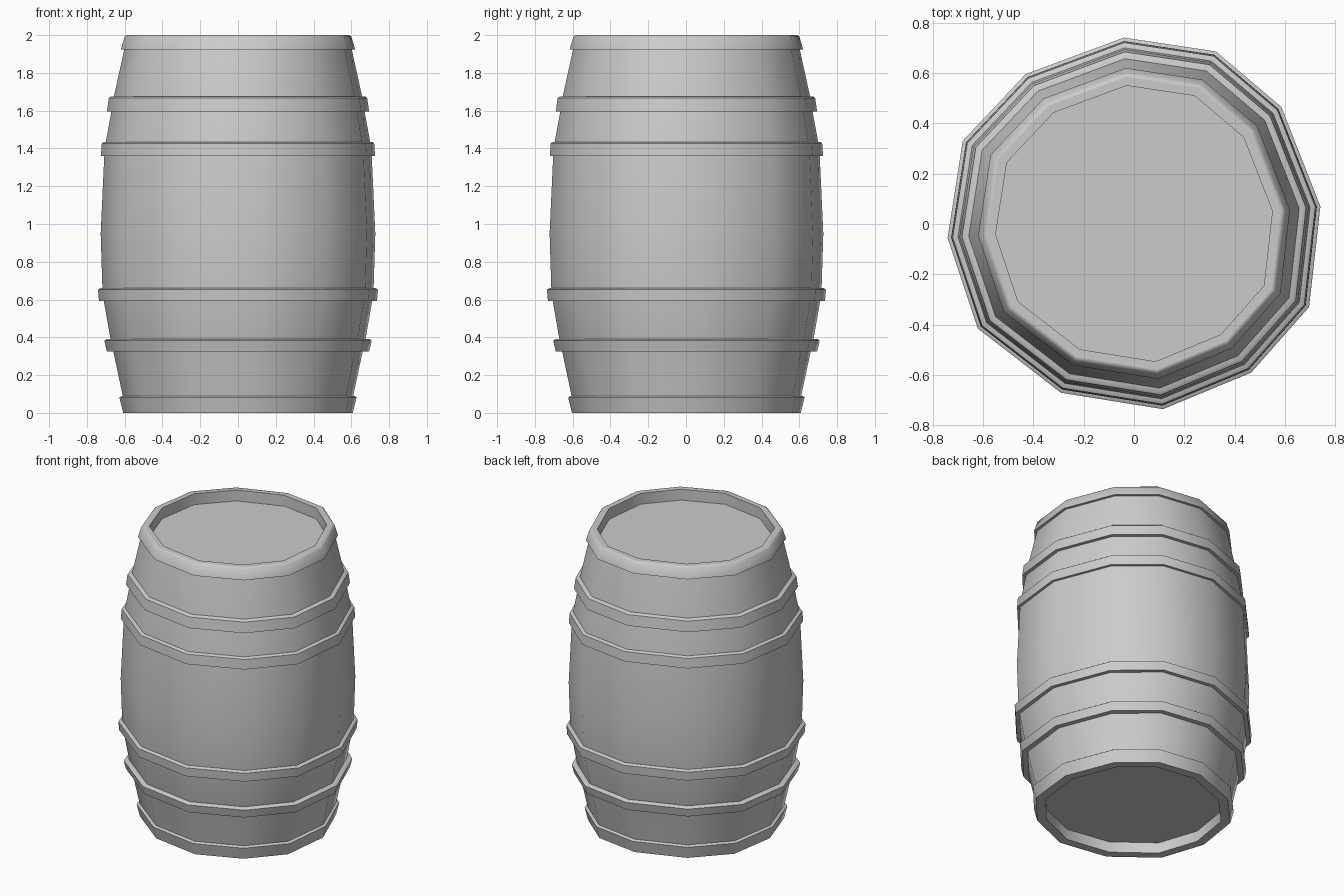
import bpy
import bmesh
from math import radians
from mathutils import Vector

cube = bpy.data.objects.get("Cube")
if cube:
    bpy.data.objects.remove(cube)

grey = bpy.data.materials.new("plain grey")
grey.use_nodes = True
colour = (0.6, 0.6, 0.6, 1)
grey.diffuse_color = colour
grey.node_tree.nodes["Principled BSDF"].inputs["Base Color"].default_value = colour

# Slightly uneven twelve-sided outline, scaled so its half width is 1
OUTLINE = [Vector(p) / 0.74 for p in (
    (0.74, 0.07), (0.585, 0.465), (0.325, 0.685), (-0.04, 0.74),
    (-0.43, 0.595), (-0.68, 0.33), (-0.74, -0.055), (-0.62, -0.415),
    (-0.29, -0.67), (0.115, -0.735), (0.465, -0.59), (0.695, -0.33))]


def lathe(name, profile, closed=False):
    """Sweep (radius, z) points round the outline; open ends are capped."""
    bm = bmesh.new()
    rings = [[bm.verts.new((p.x * r, p.y * r, z)) for p in OUTLINE]
             for r, z in profile]
    pairs = list(zip(rings, rings[1:]))
    if closed:
        pairs.append((rings[-1], rings[0]))
    else:
        bm.faces.new(rings[0])
        bm.faces.new(rings[-1])
    n = len(OUTLINE)
    for low, high in pairs:
        for i in range(n):
            j = (i + 1) % n
            bm.faces.new((low[i], low[j], high[j], high[i]))
    bmesh.ops.recalc_face_normals(bm, faces=bm.faces)
    mesh = bpy.data.meshes.new(name)
    bm.to_mesh(mesh)
    bm.free()
    mesh.materials.append(grey)
    obj = bpy.data.objects.new(name, mesh)
    bpy.context.collection.objects.link(obj)
    bpy.ops.object.select_all(action="DESELECT")
    obj.select_set(True)
    bpy.context.view_layer.objects.active = obj
    bpy.ops.object.shade_smooth_by_angle(angle=radians(40))
    return obj


# Bulging body with a recessed head at each end
RIM, DEPTH = 0.55, 0.075
body = [(0.59, 0), (0.61, 0.09), (0.66, 0.325), (0.675, 0.39), (0.71, 0.59),
        (0.718, 0.66), (0.727, 0.95), (0.708, 1.36), (0.7, 1.435),
        (0.67, 1.595), (0.657, 1.675), (0.602, 1.925), (0.585, 2)]
lathe("barrel_body", [(RIM, DEPTH), (RIM, 0)] + body + [(RIM, 2), (RIM, 2 - DEPTH)])

# Hoops: name, bottom z, top z, bottom radius, top radius
HOOPS = (
    ("bottom_hoop", 0, 0.09, 0.608, 0.628),
    ("lower_hoop", 0.325, 0.39, 0.694, 0.708),
    ("lower_belly_hoop", 0.592, 0.66, 0.736, 0.741),
    ("upper_belly_hoop", 1.36, 1.435, 0.726, 0.721),
    ("upper_hoop", 1.595, 1.675, 0.694, 0.684),
    ("top_hoop", 1.925, 2, 0.62, 0.6),
)
for name, low, high, r_low, r_high in HOOPS:
    inner = 0.06
    lathe(name, [(r_low - inner, low), (r_low, low), (r_high, high - 0.008),
                 (r_high - 0.012, high), (r_high - inner + 0.01, high)], closed=True)
